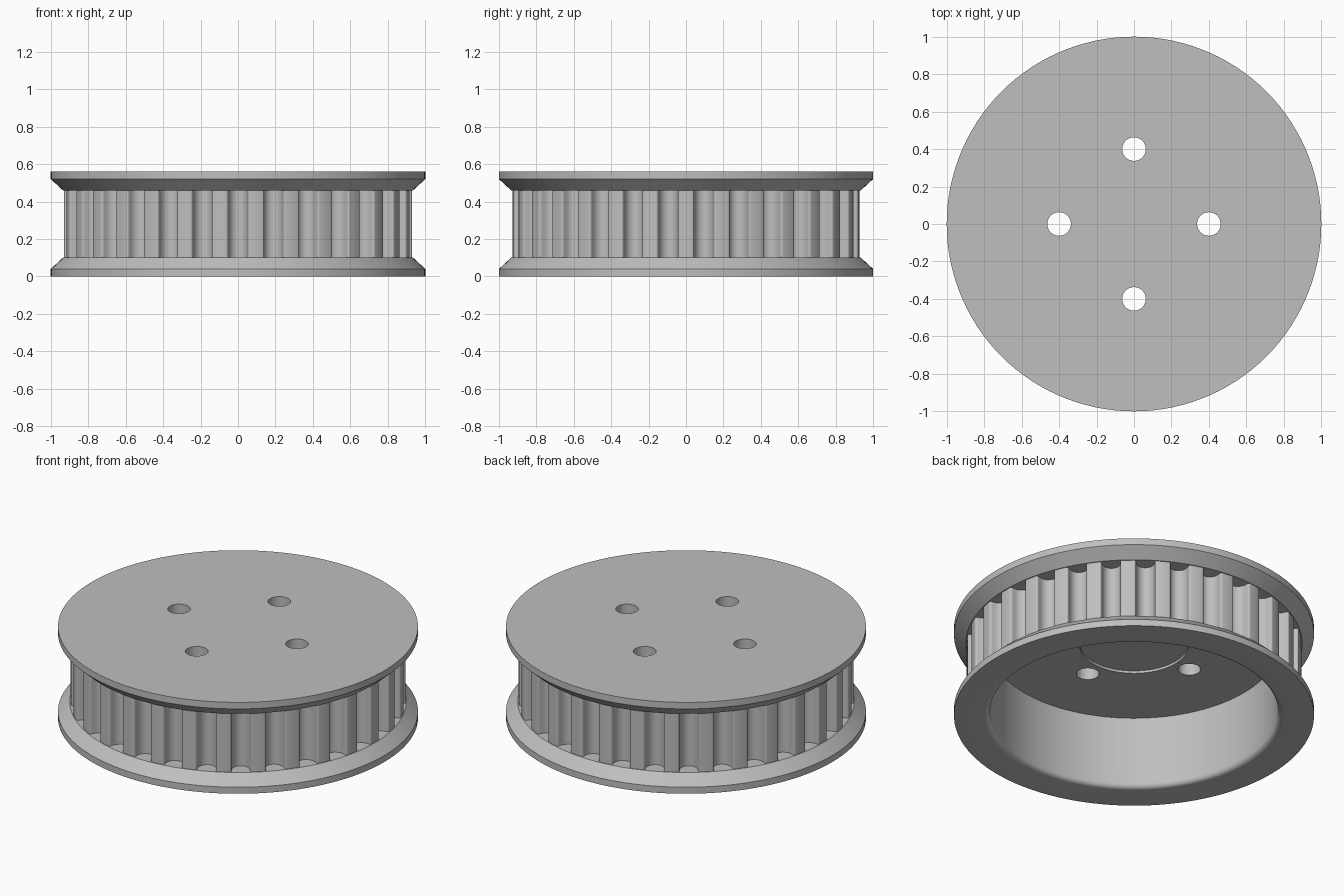
import bpy, bmesh, math
from math import sin, cos, pi, radians

if "Cube" in bpy.data.objects:
    bpy.data.objects.remove(bpy.data.objects["Cube"])

SEG, TEETH = 120, 30
R_LAND, R_BORE = 0.93, 0.80
Z0, Z1 = 0.10, 0.46

grey = bpy.data.materials.new("plain grey")
grey.diffuse_color = (0.52, 0.52, 0.52, 1)
grey.use_nodes = True
grey.node_tree.nodes["Principled BSDF"].inputs["Base Color"].default_value = grey.diffuse_color


def finish(bm, name):
    bmesh.ops.remove_doubles(bm, verts=bm.verts, dist=1e-5)
    bmesh.ops.recalc_face_normals(bm, faces=bm.faces)
    me = bpy.data.meshes.new(name)
    bm.to_mesh(me)
    bm.free()
    ob = bpy.data.objects.new(name, me)
    bpy.context.collection.objects.link(ob)
    me.materials.append(grey)
    return ob


def lathe(name, profile, closed):
    """Spin (radius, height) points about z."""
    bm = bmesh.new()
    vs = [bm.verts.new((r, 0, z)) for r, z in profile]
    pairs = list(zip(vs, vs[1:])) + ([(vs[-1], vs[0])] if closed else [])
    es = [bm.edges.new(p) for p in pairs]
    bmesh.ops.spin(bm, geom=vs + es, cent=(0, 0, 0), axis=(0, 0, 1),
                   angle=2 * pi, steps=SEG, use_merge=True)
    return finish(bm, name)


def smooth(ob):
    bpy.ops.object.select_all(action='DESELECT')
    ob.select_set(True)
    bpy.context.view_layer.objects.active = ob
    bpy.ops.object.shade_smooth_by_angle(angle=radians(30))


# Top plate: flange, web and shallow round recess underneath
top = lathe("top_flange_and_web",
            [(0, 0.46), (0.30, 0.46), (0.30, 0.445), (R_BORE, 0.445), (R_BORE, Z1),
             (0.935, Z1), (1, 0.52), (1, 0.56), (0, 0.56)], False)

# Four bolt holes through the web
bm = bmesh.new()
for k in range(4):
    made = bmesh.ops.create_cone(bm, cap_ends=True, segments=32, radius1=0.063,
                                 radius2=0.063, depth=0.4)
    bmesh.ops.translate(bm, verts=made["verts"],
                        vec=(0.4 * cos(k * pi / 2), 0.4 * sin(k * pi / 2), 0.5))
cutter = finish(bm, "bolt_hole_cutter")
cutter.hide_render = True
mod = top.modifiers.new("bolt_holes", 'BOOLEAN')
mod.operation, mod.solver, mod.object = 'DIFFERENCE', 'EXACT', cutter
bpy.ops.object.select_all(action='DESELECT')
top.select_set(True)
bpy.context.view_layer.objects.active = top
bpy.ops.object.modifier_apply(modifier=mod.name)
bpy.data.objects.remove(cutter)

# Bottom flange ring with a rounded mouth
mouth = [(R_BORE + 0.03 * (1 - cos(a)), 0.03 * (1 - sin(a)))
         for a in (i * pi / 12 for i in range(7))]
bottom = lathe("bottom_flange",
               mouth + [(1, 0), (1, 0.04), (0.935, Z0), (R_BORE, Z0)], True)

# Half groove as (sideways offset, depth): rounded lip, then a round root
half = [(0.053 + 0.012 * (1 - sin(a)), 0.012 * (1 - cos(a)))
        for a in (i * pi / 8 for i in range(5))]
half += [(0.053 * cos(a), 0.029 + 0.053 * sin(a)) for a in (i * pi / 14 for i in range(8))]
groove = [(-t, d) for t, d in half] + [(t, d) for t, d in reversed(half[:-1])]

# Toothed ring: extruded outline with a plain bore
bm = bmesh.new()
outline = []
for k in range(TEETH):
    mid = 2 * pi * (k + 0.5) / TEETH
    for t, d in groove:
        a = mid + t / R_LAND
        outline.append((a, R_LAND - d))
    outline.append((2 * pi * (k + 1) / TEETH, R_LAND))
rings = []
for z in (Z0, Z1):
    rings.append(([bm.verts.new((r * cos(a), r * sin(a), z)) for a, r in outline],
                  [bm.verts.new((R_BORE * cos(a), R_BORE * sin(a), z)) for a, r in outline]))
(out0, in0), (out1, in1) = rings
for i in range(len(outline)):
    j = (i + 1) % len(outline)
    for a, b in ((out0, out1), (out1, in1), (in1, in0), (in0, out0)):
        bm.faces.new((a[i], a[j], b[j], b[i]))
teeth = finish(bm, "toothed_ring")

for ob in (top, bottom, teeth):
    smooth(ob)
